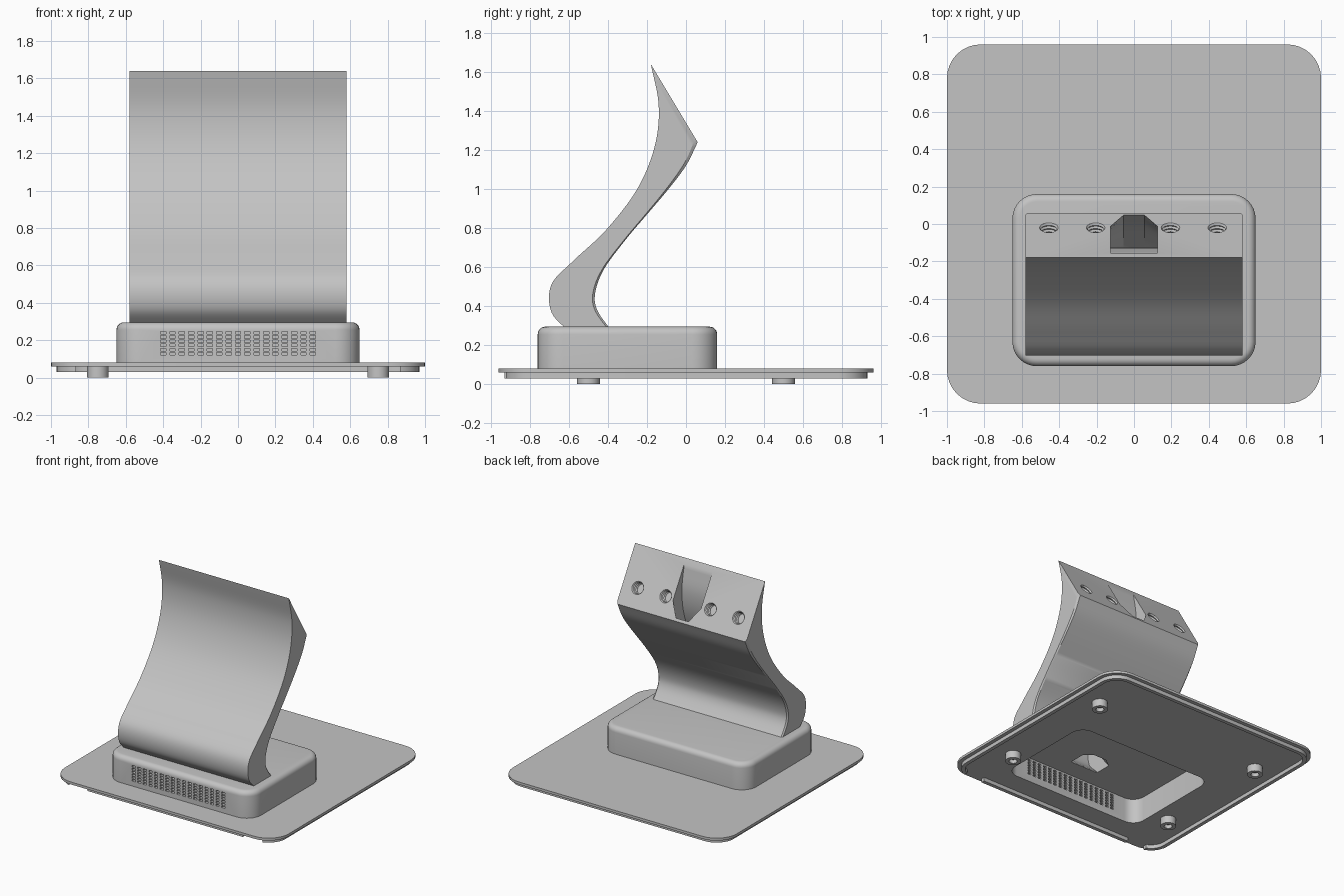
import bpy, bmesh, math
from mathutils import Vector, Matrix

if "Cube" in bpy.data.objects:
    bpy.data.objects.remove(bpy.data.objects["Cube"])

grey = bpy.data.materials.new("satin grey")
grey.use_nodes = True
grey.diffuse_color = (0.55, 0.55, 0.55, 1)
grey.node_tree.nodes["Principled BSDF"].inputs["Base Color"].default_value = (0.55, 0.55, 0.55, 1)


def finish(name, bm):
    bmesh.ops.recalc_face_normals(bm, faces=bm.faces)
    mesh = bpy.data.meshes.new(name)
    bm.to_mesh(mesh)
    bm.free()
    mesh.materials.append(grey)
    obj = bpy.data.objects.new(name, mesh)
    bpy.context.collection.objects.link(obj)
    return obj


def add_loft(bm, rings, closed=False):
    """Skin a list of point rings, capped at the ends or joined into a loop."""
    loops = [[bm.verts.new(p) for p in ring] for ring in rings]
    pairs = list(zip(loops, loops[1:]))
    if closed:
        pairs.append((loops[-1], loops[0]))
    else:
        bm.faces.new(loops[0])
        bm.faces.new(loops[-1])
    for a, b in pairs:
        for i in range(len(a)):
            j = (i + 1) % len(a)
            bm.faces.new((a[i], a[j], b[j], b[i]))


def loft(name, rings, closed=False):
    bm = bmesh.new()
    add_loft(bm, rings, closed)
    return finish(name, bm)


def boxes(name, items):
    bm = bmesh.new()
    for centre, size in items:
        bmesh.ops.create_cube(bm, size=1, matrix=Matrix.Translation(centre) @ Matrix.Diagonal((*size, 1)))
    return finish(name, bm)


def rounded(hx, hy, r, z, cy=0.0, steps=8):
    """Rounded rectangle ring."""
    ring = []
    for q, (sx, sy) in enumerate(((1, 1), (-1, 1), (-1, -1), (1, -1))):
        for k in range(steps + 1):
            a = math.pi / 2 * (q + k / steps)
            ring.append((sx * (hx - r) + r * math.cos(a), cy + sy * (hy - r) + r * math.sin(a), z))
    return ring


def circle(r, z, n=32):
    return [(r * math.cos(2 * math.pi * k / n), r * math.sin(2 * math.pi * k / n), z) for k in range(n)]


def cut(obj, cutter):
    mod = obj.modifiers.new("cut", "BOOLEAN")
    mod.operation, mod.solver, mod.object = "DIFFERENCE", "EXACT", cutter
    bpy.context.view_layer.objects.active = obj
    bpy.ops.object.modifier_apply(modifier=mod.name)


def smooth_path(points, steps=6):
    """Catmull-Rom curve through the points."""
    p = [Vector(q) for q in points]
    p = [2 * p[0] - p[1]] + p + [2 * p[-1] - p[-2]]
    out = []
    for a, b, c, d in zip(p, p[1:], p[2:], p[3:]):
        for k in range(steps):
            t = k / steps
            out.append(0.5 * (2 * b + (c - a) * t + (2 * a - 5 * b + 4 * c - d) * t ** 2
                              + (3 * b - a - 3 * c + d) * t ** 3))
    return out + [p[-2]]


# Base plate with the rim below it
plate = loft("base_plate", [rounded(1, 0.96, 0.18, 0.06), rounded(1, 0.96, 0.18, 0.08)])
rim = loft("base_rim", [rounded(0.97, 0.93, 0.15, 0.03), rounded(0.97, 0.93, 0.15, 0.062),
                        rounded(0.94, 0.90, 0.12, 0.062), rounded(0.94, 0.90, 0.12, 0.03)], closed=True)
notches = boxes("rim_notches", [((s * 0.78, -0.92, 0.03), (0.17, 0.1, 0.06)) for s in (-1, 1)])
cut(rim, notches)

# Feet with a recessed centre
feet = []
for sx, side in ((-1, "right"), (1, "left")):
    for sy, end in ((-1, "front"), (1, "back")):
        foot = loft(f"foot_{end}_{side}", [circle(0.058, 0.062), circle(0.058, 0), circle(0.03, 0), circle(0.03, 0.03)])
        foot.location = (sx * 0.75, sy * 0.5, 0)
        feet.append(foot)

# Housing with rounded upper edge, hollow and open below
rings = [rounded(0.65, 0.46, 0.13, 0.075, -0.3)]
for k in range(7):
    a = math.pi / 2 * k / 6
    inset = 0.04 * (1 - math.cos(a))
    rings.append(rounded(0.65 - inset, 0.46 - inset, 0.13 - inset, 0.255 + 0.04 * math.sin(a), -0.3))
housing = loft("housing", rings)
cavity = loft("cavity_cutter", [rounded(0.62, 0.43, 0.1, 0.02, -0.3), rounded(0.62, 0.43, 0.1, 0.26, -0.3)])
cut(housing, cavity)
cut(plate, cavity)

# Ventilation slots in the front wall
slots = boxes("slot_cutter", [((0.05 * c, -0.75, 0.127 + 0.0225 * r), (0.029, 0.1, 0.014))
                              for c in range(-8, 9) for r in range(6)])
cut(housing, slots)

# Curved arm, skinned between its front and back curves
front = smooth_path([(-0.60, 0.27), (-0.69, 0.37), (-0.69, 0.51), (-0.58, 0.63), (-0.41, 0.79),
                     (-0.25, 1.0), (-0.16, 1.22), (-0.14, 1.43), (-0.18, 1.64)])
back = smooth_path([(-0.38, 0.27), (-0.455, 0.38), (-0.465, 0.47), (-0.42, 0.59), (-0.31, 0.74),
                    (-0.20, 0.87), (-0.09, 1.0), (0.0, 1.12), (0.06, 1.24)])


def sections(fronts, backs, outline):
    return [[(x, *f.lerp(b, t)) for x, t in outline] for f, b in zip(fronts, backs)]


def mirrored(half):
    return half + [(-x, t) for x, t in reversed(half)]


arm = loft("arm", sections(front, back, mirrored([(0.58, 0), (0.58, 0.95), (0.57, 1)])))

# Cable channel running through the arm and the housing roof
down, out = Vector((0.02, -0.07)), Vector((0.858, 0.515))
channel = loft("channel_cutter", sections([front[0] + down] + front + [front[-1] + out * 0.05],
                                          [back[0] + down] + back + [back[-1] + out * 0.05],
                                          mirrored([(0.125, 0.1), (0.125, 0.7), (0.055, 0.95)])))
cut(arm, channel)
cut(housing, channel)

# Threaded screw holes in the sloping mounting face
bm = bmesh.new()
spin = Vector((0, out.x, out.y)).to_track_quat("Z", "Y").to_matrix()
for x in (-0.455, -0.205, 0.195, 0.445):
    rings = [circle(0.042 if k % 2 else 0.05, -0.08 + 0.01 * k, 24) for k in range(11)]
    add_loft(bm, [[spin @ Vector(p) + Vector((x, -0.02, 1.373)) for p in ring] for ring in rings])
holes = finish("screw_hole_cutter", bm)
cut(arm, holes)

for helper in (notches, cavity, slots, channel, holes):
    bpy.data.objects.remove(helper)

# Smooth the curved surfaces, keep the edges sharp
bpy.ops.object.select_all(action="DESELECT")
for obj in [plate, rim, housing, arm] + feet:
    obj.select_set(True)
bpy.context.view_layer.objects.active = arm
bpy.ops.object.shade_smooth_by_angle(angle=math.radians(30))
